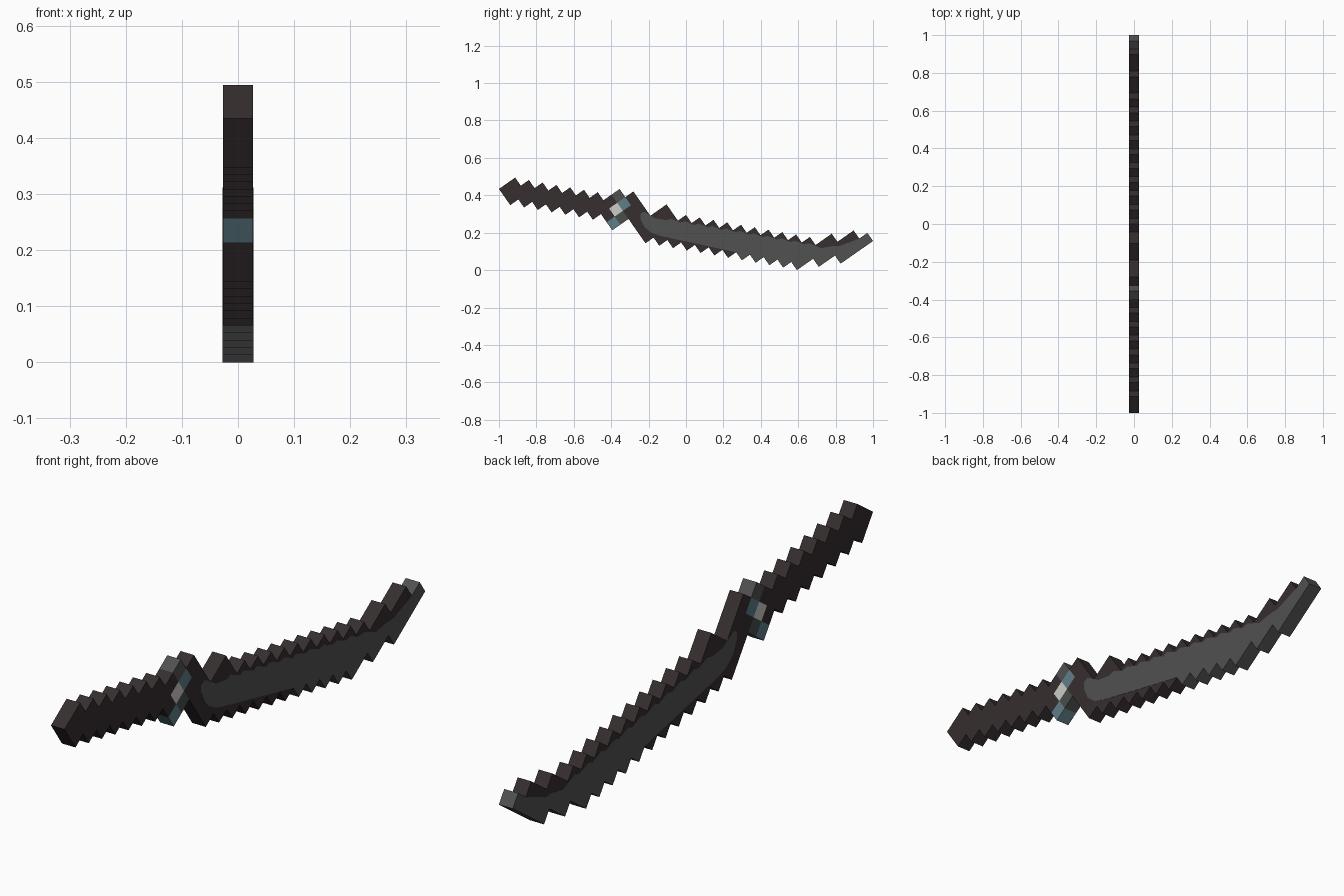
import bpy, bmesh, math

if "Cube" in bpy.data.objects:
    bpy.data.objects.remove(bpy.data.objects["Cube"])

ANGLE = math.radians(34.95)          # tilt of the square grid
C, S = math.cos(ANGLE), math.sin(ANGLE)
P = 2.0 / (28 * C + 26 * S)          # size of one grid cell
Z0 = P * (24 * C - 20 * S)           # puts the lowest corner on z = 0
HALF = 0.0264                        # half thickness


def srgb(r, g, b):
    def lin(v):
        v /= 255
        return v / 12.92 if v <= 0.04045 else ((v + 0.055) / 1.055) ** 2.4
    return (lin(r), lin(g), lin(b), 1)


def material(name, *rgb):
    m = bpy.data.materials.new(name)
    m.diffuse_color = srgb(*rgb)
    m.use_nodes = True
    m.node_tree.nodes["Principled BSDF"].inputs["Base Color"].default_value = m.diffuse_color
    return m


MATS = [material("dark_brown", 54, 46, 47), material("steel_grey", 81, 81, 81),
        material("teal", 95, 127, 137), material("pale_grey", 206, 204, 199),
        material("dark_grey_green", 72, 78, 77)]
BROWN, STEEL, TEAL, PALE, DARK = range(5)


def point(i, j, x):
    """Grid position (i up the tilt, j down across it) to space."""
    return (x, -1 + P * (i * C + j * S), Z0 + P * (i * S - j * C))


def finish(bm, name):
    bmesh.ops.recalc_face_normals(bm, faces=bm.faces[:])
    mesh = bpy.data.meshes.new(name)
    bm.to_mesh(mesh)
    bm.free()
    for m in MATS:
        mesh.materials.append(m)
    ob = bpy.data.objects.new(name, mesh)
    bpy.context.collection.objects.link(ob)
    return ob


def build_cells(name, cells, colour):
    """Solid made of square cells, with walls only on its outside."""
    bm = bmesh.new()
    verts = {}

    def v(i, j, x):
        if (i, j, x) not in verts:
            verts[i, j, x] = bm.verts.new(point(i, j, x))
        return verts[i, j, x]

    for i, j in sorted(cells):
        ring = [(i, j), (i + 1, j), (i + 1, j + 1), (i, j + 1)]
        neighbours = [(i, j - 1), (i + 1, j), (i, j + 1), (i - 1, j)]
        faces = [[v(a, b, x) for a, b in ring] for x in (-HALF, HALF)]
        for k in range(4):
            if neighbours[k] not in cells:
                a, b = ring[k], ring[(k + 1) % 4]
                faces.append([v(*a, -HALF), v(*b, -HALF), v(*b, HALF), v(*a, HALF)])
        for f in faces:
            bm.faces.new(f).material_index = colour(i, j)
    return finish(bm, name)


def build_plate(name, outline, x0, x1, mat):
    """Thin flat plate from a grid outline."""
    bm = bmesh.new()
    a = [bm.verts.new(point(i, j, x0)) for i, j in outline]
    b = [bm.verts.new(point(i, j, x1)) for i, j in outline]
    bm.faces.new(a)
    bm.faces.new(b[::-1])
    n = len(a)
    for k in range(n):
        bm.faces.new((a[k], a[(k + 1) % n], b[(k + 1) % n], b[k]))
    for f in bm.faces:
        f.material_index = mat
    return finish(bm, name)


# Guard: a short diagonal of coloured cells
GUARD = {(9, 7): STEEL, (9, 8): TEAL, (8, 8): PALE, (8, 9): DARK, (7, 9): TEAL}
build_cells("guard", set(GUARD), lambda i, j: GUARD[i, j])

# Handle: three-cell diagonal staircase
handle = {(i, j) for j in range(8) for i in range(max(0, j - 1), j + 2)}
handle.add((7, 8))
build_cells("handle", handle, lambda i, j: BROWN)

# Blade: heel, long staircase, then the shallower curved tip
rows = {8: (10, 10), 9: (9, 10), 10: (9, 10), 11: (9, 12), 12: (9, 12)}
rows.update({j: (j - 3, j) for j in range(13, 23)})
rows.update({23: (20, 24), 24: (22, 26), 25: (24, 27)})
blade = {(i, j) for j, (a, b) in rows.items() for i in range(a, b + 1)}
build_cells("blade", blade,
            lambda i, j: STEEL if i >= 16 and (i, j + 1) not in blade else BROWN)

# Steel faces of the blade: rounded heel, wavy back, stepped cutting edge
outline = [(10.0, 10.7), (10.3, 10.25), (10.7, 10.3), (10.95, 10.8), (11.25, 11.5)]
for k in range(12, 23):
    outline += [(k + 0.1, k + 0.3), (k + 0.55, k + 0.45)]
outline += [(23.3, 23.6), (24.2, 24.0), (25.0, 24.5), (26.2, 24.8), (27, 25), (28, 25),
            (28, 26), (24, 26), (24, 25), (22, 25), (22, 24), (20, 24), (20, 23)]
for k in range(19, 15, -1):
    outline += [(k, k + 4), (k, k + 3)]
outline += [(10.7, 13.3), (10.1, 12.5), (9.85, 11.6)]
for side, s in (("right", 1), ("left", -1)):
    build_plate("blade_face_" + side, outline, s * (HALF - 0.001), s * (HALF + 0.0008), STEEL)
